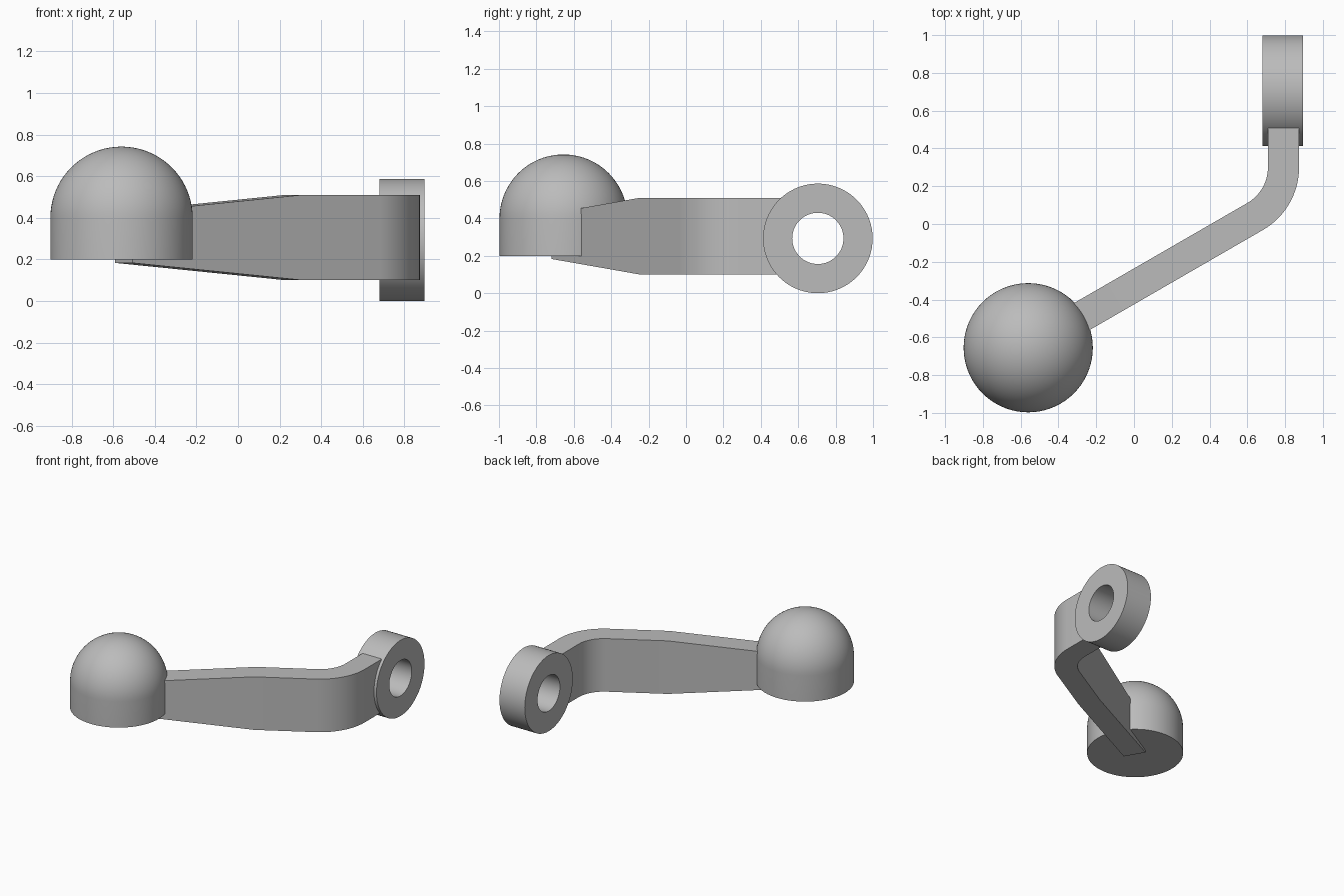
import bpy, bmesh, math
from mathutils import Vector

if "Cube" in bpy.data.objects:
    bpy.data.objects.remove(bpy.data.objects["Cube"])

grey = bpy.data.materials.new("plain grey")
grey.diffuse_color = (0.5, 0.5, 0.5, 1)
grey.use_nodes = True
grey.node_tree.nodes["Principled BSDF"].inputs["Base Color"].default_value = grey.diffuse_color


def finish(name, bm):
    """Turn a bmesh into a smooth-shaded grey object with sharp edges kept."""
    bmesh.ops.remove_doubles(bm, verts=bm.verts, dist=1e-5)
    bmesh.ops.recalc_face_normals(bm, faces=bm.faces)
    mesh = bpy.data.meshes.new(name)
    bm.to_mesh(mesh)
    bm.free()
    mesh.materials.append(grey)
    obj = bpy.data.objects.new(name, mesh)
    bpy.context.collection.objects.link(obj)
    bpy.ops.object.select_all(action='DESELECT')
    obj.select_set(True)
    bpy.context.view_layer.objects.active = obj
    bpy.ops.object.shade_smooth_by_angle(angle=math.radians(30))
    return obj


def lathe(name, profile, centre, axis, steps, closed=False):
    """Spin a profile of points (relative to centre) around an axis."""
    bm = bmesh.new()
    vs = [bm.verts.new(Vector(p) + Vector(centre)) for p in profile]
    es = [bm.edges.new(pair) for pair in zip(vs, vs[1:])]
    if closed:
        es.append(bm.edges.new((vs[-1], vs[0])))
    bmesh.ops.spin(bm, geom=vs + es, cent=centre, axis=axis,
                   angle=2 * math.pi, steps=steps)
    return finish(name, bm)


# Domed knob: short cylinder topped by a hemisphere
R, SIDE = 0.342, 0.2
dome = [(R * math.cos(a), 0, SIDE + R * math.sin(a))
        for a in (math.pi / 2 * i / 20 for i in range(20))]
lathe("knob", [(0, 0, 0), (R, 0, 0)] + dome + [(0, 0, SIDE + R)],
      (-0.56, -0.655, 0.2), (0, 0, 1), 72)

# Pivot ring: rectangular section spun around the x axis
lathe("pivot_ring", [(-0.108, 0, 0.293), (0.108, 0, 0.293),
                     (0.108, 0, 0.137), (-0.108, 0, 0.137)],
      (0.788, 0.705, 0.293), (1, 0, 0), 72, closed=True)

# Arm: stations of (inner point, outer point, half height) along a bent path
INNER, OUTER, MID = 0.218, 0.383, 0.305
bend = Vector((0.491, 0.30))
along = Vector((-math.cos(math.radians(30)), -math.sin(math.radians(30))))


def station(angle, offset, half):
    d = Vector((math.cos(angle), math.sin(angle)))
    return bend + d * INNER + offset, bend + d * OUTER + offset, half


stations = [station(0, Vector((0, 0.225)), 0.205)]
stations += [station(math.radians(-60 * i / 16), Vector((0, 0)), 0.205)
             for i in range(17)]
stations += [station(math.radians(-60), along * 0.43, 0.205),
             station(math.radians(-60), along * 1.375, 0.122)]

bm = bmesh.new()
loops = [[bm.verts.new((p.x, p.y, MID + s * h))
          for p, s in ((a, -1), (b, -1), (b, 1), (a, 1))]
         for a, b, h in stations]
for lo, hi in zip(loops, loops[1:]):
    for i in range(4):
        j = (i + 1) % 4
        bm.faces.new((lo[i], lo[j], hi[j], hi[i]))
bm.faces.new(loops[0])
bm.faces.new(loops[-1])
arm = finish("arm", bm)
